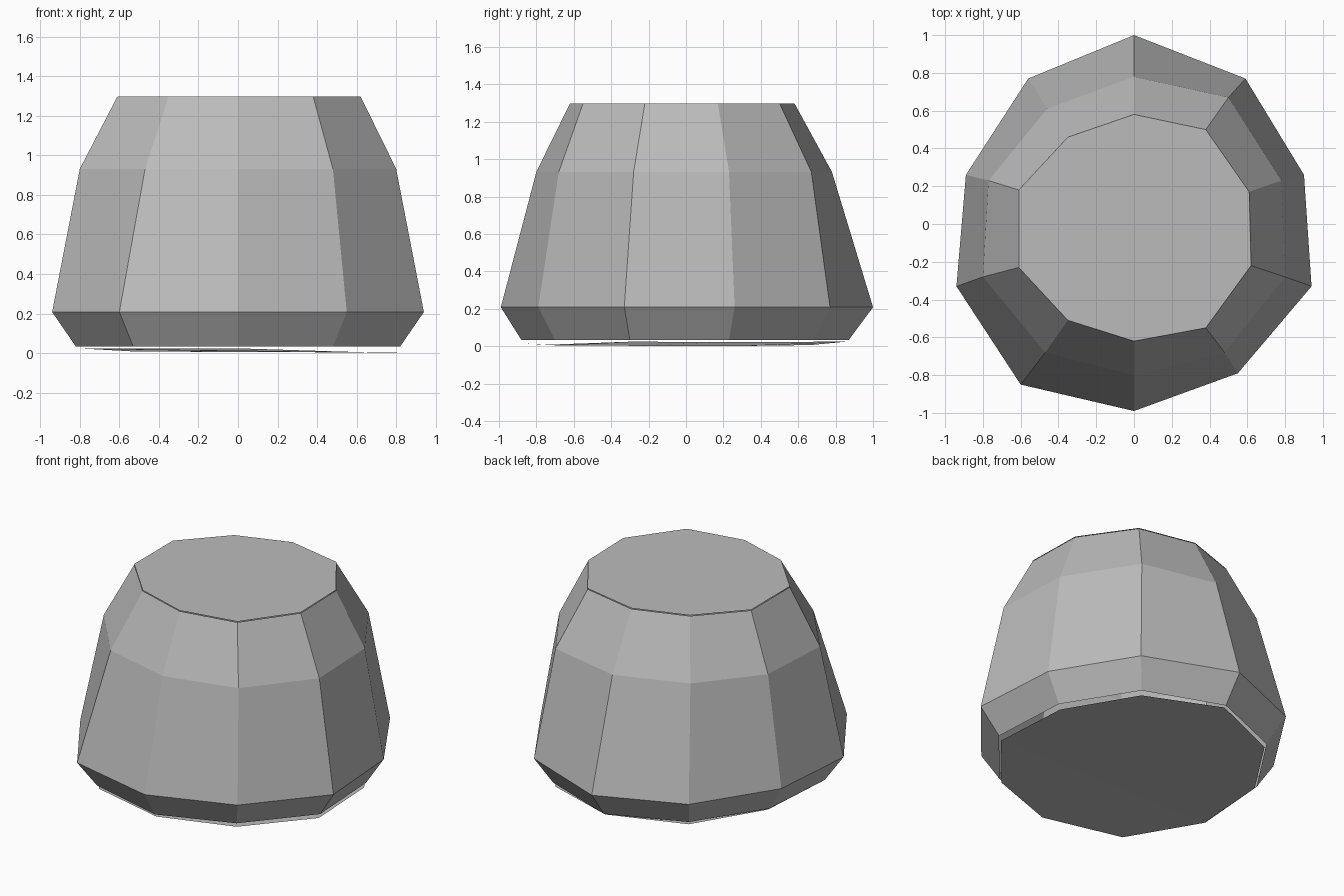
import bpy, bmesh

if "Cube" in bpy.data.objects:
    bpy.data.objects.remove(bpy.data.objects["Cube"])

grey = bpy.data.materials.new("plain grey")
grey.diffuse_color = (0.5, 0.5, 0.5, 1)
grey.use_nodes = True
grey.node_tree.nodes["Principled BSDF"].inputs["Base Color"].default_value = grey.diffuse_color

# Ten-sided uneven rings, counter-clockwise from the back point
rim = [(0, .87), (-.49, .67), (-.78, .23), (-.82, -.30), (-.53, -.74),
       (0, -.88), (.48, -.70), (.82, -.30), (.79, .23), (.51, .68)]
belly = [(0, 1), (-.56, .77), (-.89, .26), (-.94, -.33), (-.60, -.85),
         (0, -.99), (.55, -.79), (.94, -.33), (.90, .26), (.59, .77)]
shoulder = [(0, .78), (-.46, .61), (-.77, .23), (-.80, -.28), (-.47, -.68),
            (0, -.80), (.48, -.68), (.80, -.28), (.78, .23), (.50, .67)]
crown = [(0, .58), (-.35, .46), (-.61, .18), (-.61, -.23), (-.35, -.51),
         (0, -.62), (.38, -.55), (.62, -.22), (.61, .17), (.38, .50)]


def ring(points, z):
    return [(x, y, z) for x, y in points]


def make_panels(name, verts, faces, gap):
    """Separate flat panels, each pulled in from its edges by the gap."""
    bm = bmesh.new()
    vs = [bm.verts.new(v) for v in verts]
    panels = [bm.faces.new([vs[i] for i in f]) for f in faces]
    if gap:
        res = bmesh.ops.inset_individual(bm, faces=panels, thickness=gap)
        bmesh.ops.delete(bm, geom=res["faces"], context="FACES")
    me = bpy.data.meshes.new(name)
    bm.to_mesh(me)
    bm.free()
    me.materials.append(grey)
    ob = bpy.data.objects.new(name, me)
    bpy.context.collection.objects.link(ob)


def band(name, low, high):
    quads = [(i, (i + 1) % 10, (i + 1) % 10 + 10, i + 10) for i in range(10)]
    make_panels(name, low + high, quads, 0.005)


# Side panels in three bands
levels = [ring(rim, .033), ring(belly, .208), ring(shoulder, .932), ring(crown, 1.298)]
for name, low, high in zip(("lower_panels", "wall_panels", "upper_panels"), levels, levels[1:]):
    band(name, low, high)

# Flat lid
make_panels("top_lid", ring(crown, 1.303), [range(10)], 0.004)

# Slightly uneven base, folded between the left and right corners
base_z = [.024, .012, .022, .024, .008, .014, .004, .002, .0, .006]
base = [(x * .985, y * .985, z) for (x, y), z in zip(rim, base_z)]
make_panels("base_plate", base, [(7, 6, 5, 4, 3), (3, 2, 1, 0, 9, 8, 7)], 0)
